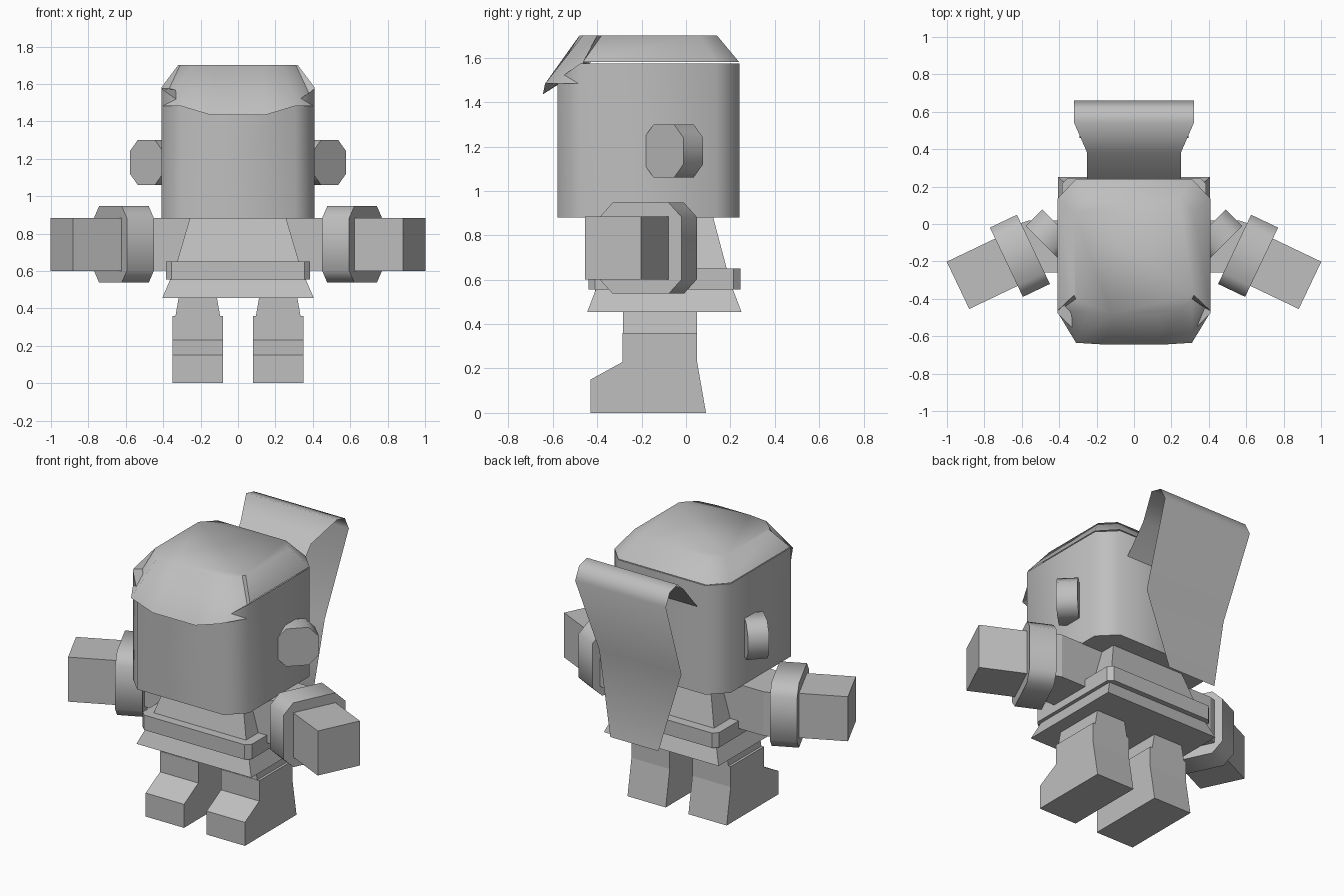
import bpy, bmesh, math
from mathutils import Matrix, Vector

if "Cube" in bpy.data.objects:
    bpy.data.objects.remove(bpy.data.objects["Cube"])

grey = bpy.data.materials.new("plain_grey")
grey.diffuse_color = (0.52, 0.52, 0.52, 1)
grey.use_nodes = True
grey.node_tree.nodes["Principled BSDF"].inputs["Base Color"].default_value = grey.diffuse_color


def finish(name, bm, smooth=0):
    bmesh.ops.recalc_face_normals(bm, faces=bm.faces)
    me = bpy.data.meshes.new(name)
    bm.to_mesh(me)
    bm.free()
    me.materials.append(grey)
    ob = bpy.data.objects.new(name, me)
    bpy.context.collection.objects.link(ob)
    if smooth:
        bpy.ops.object.select_all(action='DESELECT')
        ob.select_set(True)
        bpy.context.view_layer.objects.active = ob
        bpy.ops.object.shade_smooth_by_angle(angle=math.radians(smooth))
    return ob


def loft(name, rings, smooth=0, caps=(True, True), closed=True, matrix=None):
    """Skin a list of equal-length point rings."""
    bm = bmesh.new()
    vs = [[bm.verts.new(p) for p in r] for r in rings]
    n = len(vs[0])
    for a, b in zip(vs, vs[1:]):
        for i in range(n if closed else n - 1):
            j = (i + 1) % n
            bm.faces.new((a[i], a[j], b[j], b[i]))
    if caps[0]:
        bm.faces.new(vs[0][::-1])
    if caps[1]:
        bm.faces.new(vs[-1])
    if matrix:
        bm.transform(matrix)
    return finish(name, bm, smooth)


def rect(x0, x1, y0, y1, c=0.0):
    """Rectangle outline, with cut corners when c is set."""
    if not c:
        return [(x0, y0), (x1, y0), (x1, y1), (x0, y1)]
    return [(x0 + c, y0), (x1 - c, y0), (x1, y0 + c), (x1, y1 - c),
            (x1 - c, y1), (x0 + c, y1), (x0, y1 - c), (x0, y0 + c)]


def at_z(outline, z):
    return [(x, y, z) for x, y in outline]


def mirrored(half):
    """Complete a right-half ring running from front to back."""
    return half + [(-x, y, z) for x, y, z in reversed(half)]


# Head: cut-corner block, slightly lower in front to fit beneath the fringe
head = rect(-0.41, 0.41, -0.58, 0.24, 0.105)
loft("head", [at_z(head, 0.88),
              [(x, y, 1.5 if y < -0.5 else 1.575) for x, y in head]], 50)

# Hair cap with a fringe jutting out over the face
rim = mirrored([(0.15, -0.645, 1.435), (0.31, -0.635, 1.483), (0.41, -0.47, 1.483),
                (0.41, -0.465, 1.58), (0.41, 0.135, 1.58), (0.31, 0.24, 1.58)])
crown = mirrored([(0.12, -0.48, 1.7), (0.24, -0.465, 1.7), (0.31, -0.40, 1.7),
                  (0.32, -0.38, 1.7), (0.32, 0.06, 1.7), (0.24, 0.14, 1.7)])
loft("hair_cap", [rim, crown], 60, caps=(False, True))
lip = mirrored([(0.15, -0.645, 1.435), (0.31, -0.635, 1.483), (0.41, -0.47, 1.483)])
root = mirrored([(0.15, -0.575, 1.48), (0.30, -0.575, 1.483), (0.40, -0.47, 1.483)])
loft("fringe_underside", [lip, root], caps=(False, False), closed=False)

# Ponytail: thin sheet arching from the back of the head and hanging down
tail = [(0.25, 0.235, 1.42), (0.25, 0.38, 1.59), (0.32, 0.54, 1.70), (0.32, 0.62, 1.68),
        (0.32, 0.66, 1.60), (0.29, 0.46, 1.09), (0.17, 0.52, 0.59)]
loft("ponytail", [[(-w, y, z), (w, y, z)] for w, y, z in tail], 60,
     caps=(False, False), closed=False)

# Torso, belt and skirt
loft("torso", [at_z(rect(-0.355, 0.355, -0.41, 0.21), 0.55),
               at_z(rect(-0.255, 0.255, -0.32, 0.12), 0.89)])
belt = rect(-0.385, 0.385, -0.44, 0.245, 0.03)
loft("belt", [at_z(belt, 0.555), at_z(belt, 0.65)])
loft("skirt", [at_z(rect(-0.405, 0.405, -0.445, 0.25), 0.455),
               at_z(rect(-0.36, 0.36, -0.405, 0.21), 0.56)])

boot = [(-0.43, 0), (0.09, 0), (0.05, 0.23), (0.05, 0.36),
        (-0.285, 0.36), (-0.285, 0.23), (-0.43, 0.15)]
upper_arm = [(0.1, -0.26), (0.5, -0.26), (0.62, -0.2), (0.62, 0), (0.56, 0.02), (0.1, 0.02)]

for side, s in (("right", 1), ("left", -1)):
    flip = Matrix.Diagonal((s, 1, 1, 1))

    # Boot and upper leg
    loft(side + "_boot", [[(x, y, z) for y, z in boot] for x in (0.08, 0.35)], matrix=flip)
    loft(side + "_leg", [at_z(rect(0.095, 0.335, -0.283, 0.05), 0.355),
                         at_z(rect(0.115, 0.315, -0.283, 0.05), 0.47)], matrix=flip)

    # Upper arm, then the cuff and hand on an axis swung forward
    loft(side + "_upper_arm", [at_z(upper_arm, 0.602), at_z(upper_arm, 0.883)], matrix=flip)
    swing = (flip @ Matrix.Translation((0.61, -0.17, 0.742))
             @ Matrix.Rotation(math.radians(-25.5), 4, 'Z'))
    cuff = rect(-0.205, 0.205, -0.205, 0.205, 0.065)
    loft(side + "_cuff", [[(x, y, z) for y, z in cuff] for x in (-0.08, 0.08)],
         50, matrix=swing)
    hand = rect(-0.14, 0.14, -0.142, 0.142)
    loft(side + "_hand", [[(x, y, z) for y, z in hand] for x in (0, 0.367)], matrix=swing)

    # Ear piece: eight-sided disc set diagonally
    turn = (flip @ Matrix.Translation((0.49, -0.10, 1.18))
            @ Matrix.Rotation(math.radians(-45), 4, 'Z'))
    disc = rect(-0.125, 0.125, -0.12, 0.12, 0.06)
    loft(side + "_ear", [[(x, y, z) for y, z in disc] for x in (-0.125, 0)],
         50, matrix=turn)
